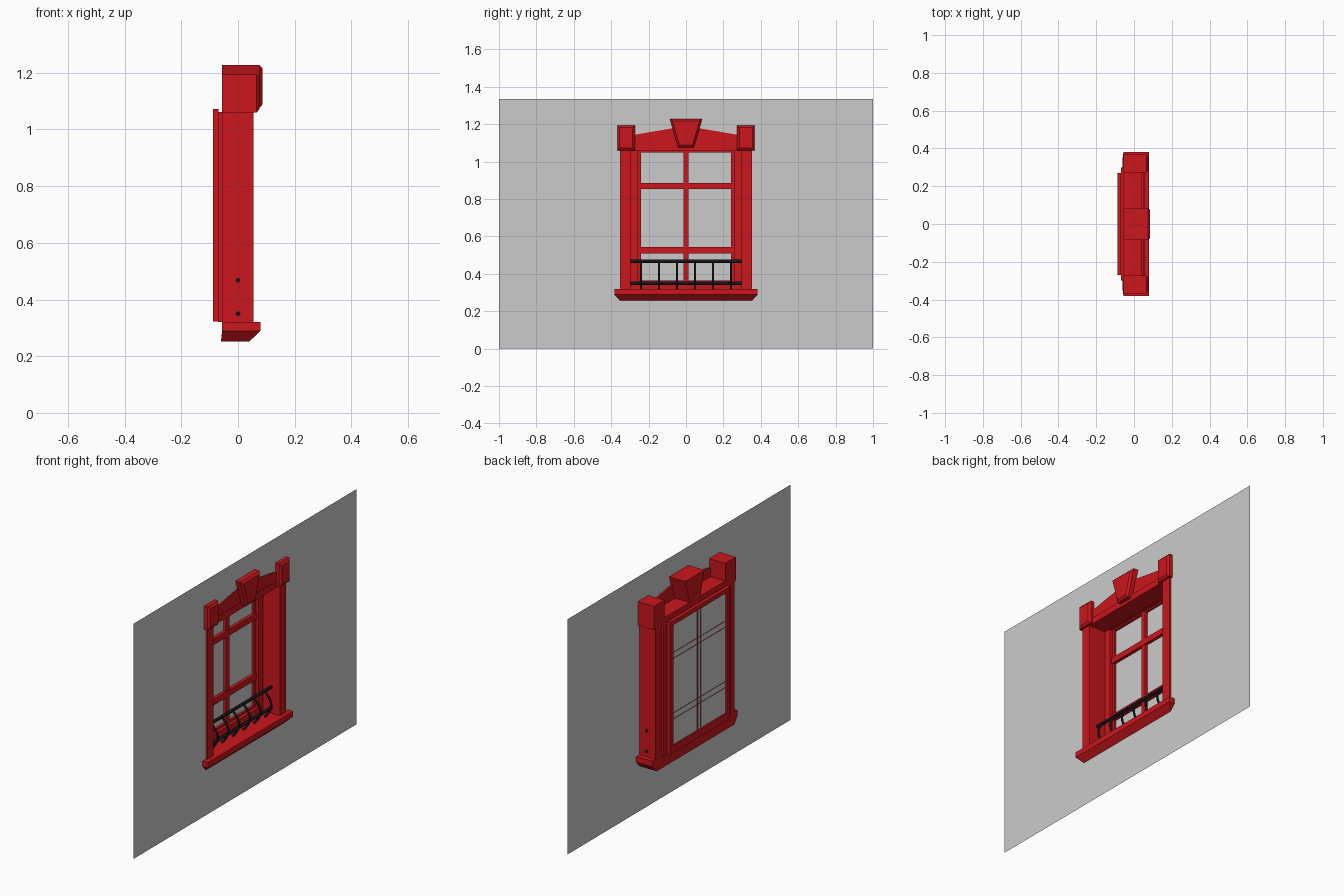
import bpy, bmesh, math

if "Cube" in bpy.data.objects:
    bpy.data.objects.remove(bpy.data.objects["Cube"])


def material(name, rgb):
    m = bpy.data.materials.new(name)
    m.diffuse_color = (*rgb, 1)
    m.use_nodes = True
    m.node_tree.nodes["Principled BSDF"].inputs["Base Color"].default_value = m.diffuse_color
    return m


RED = material("red_paint", (0.6, 0.008, 0.012))
BLACK = material("black_iron", (0.008, 0.008, 0.01))


def finish(name, bm, mat=None):
    bmesh.ops.recalc_face_normals(bm, faces=bm.faces[:])
    me = bpy.data.meshes.new(name)
    bm.to_mesh(me)
    bm.free()
    ob = bpy.data.objects.new(name, me)
    bpy.context.collection.objects.link(ob)
    if mat:
        me.materials.append(mat)
    return ob


def loft(name, rings, mat=RED, cap_start=True):
    """Skin matching rings of 3D points and cap the ends."""
    bm = bmesh.new()
    vs = [[bm.verts.new(p) for p in r] for r in rings]
    n = len(rings[0])
    for a, b in zip(vs, vs[1:]):
        for i in range(n):
            j = (i + 1) % n
            bm.faces.new((a[i], a[j], b[j], b[i]))
    if cap_start:
        bm.faces.new(vs[0][::-1])
    bm.faces.new(vs[-1])
    return finish(name, bm, mat)


def yz(x, pts):
    return [(x, y, z) for y, z in pts]


def rect(y0, y1, z0, z1):
    return [(y0, z0), (y1, z0), (y1, z1), (y0, z1)]


def box(name, x0, x1, y0, y1, z0, z1, mat=RED, back=True):
    r = rect(y0, y1, z0, z1)
    return loft(name, [yz(x0, r), yz(x1, r)], mat, back)


def frame(name, x0, x1, outer, inner, mat=RED):
    """Rectangular ring extruded along x."""
    bm = bmesh.new()
    loops = [[bm.verts.new(p) for p in yz(x, rect(*r))]
             for x, r in ((x0, outer), (x1, outer), (x1, inner), (x0, inner))]
    for k in range(4 if x1 > x0 else 1):
        a, b = loops[k], loops[(k + 1) % 4]
        for i in range(4):
            j = (i + 1) % 4
            bm.faces.new((a[i], a[j], b[j], b[i]))
    return finish(name, bm, mat)


# Wall sheet with the window opening
bm = bmesh.new()
o = [bm.verts.new(p) for p in yz(0.045, rect(-1, 1, 0, 1.335))]
h = [bm.verts.new(p) for p in yz(0.045, rect(-0.32, 0.32, 0.3, 1.08))]
for i in range(4):
    j = (i + 1) % 4
    bm.faces.new((o[i], o[j], h[j], h[i]))
finish("wall", bm)

# Sill: slab with a tapered underside
def flat(x0, x1, y, z):
    return [(x0, -y, z), (x1, -y, z), (x1, y, z), (x0, y, z)]


loft("sill", [flat(-0.06, 0.04, 0.348, 0.252), flat(-0.056, 0.079, 0.382, 0.289),
              flat(-0.056, 0.079, 0.382, 0.32)])

# Jambs and corner blocks with raised panels, one per side
for s, side in ((-1, "left"), (1, "right")):
    a, b = sorted((s * 0.297, s * 0.353))
    box(side + "_jamb", -0.056, 0.055, a, b, 0.32, 1.06)
    a, b = sorted((s * 0.273, s * 0.367))
    big = rect(a, b, 1.06, 1.194)
    small = rect(a + 0.012, b - 0.012, 1.072, 1.182)
    loft(side + "_corner_block", [yz(-0.056, big), yz(0.066, big), yz(0.076, small)])

# Header beam and sloping pediment panel
box("header", -0.056, 0.055, -0.3, 0.3, 1.058, 1.094)
ped = [(-0.28, 1.09), (0.28, 1.09), (0.28, 1.143), (0.06, 1.18), (-0.06, 1.18), (-0.28, 1.143)]
loft("pediment", [yz(0.036, ped), yz(0.05, ped)])

# Keystone with a bevelled front
key = [(-0.042, 1.075), (0.042, 1.075), (0.086, 1.228), (-0.086, 1.228)]
key_in = [(-0.034, 1.088), (0.034, 1.088), (0.073, 1.217), (-0.073, 1.217)]
loft("keystone", [yz(-0.056, key), yz(0.075, key), yz(0.086, key_in)])

# Window frame: outer casing and inner sash
frame("casing", -0.07, -0.05, (-0.3, 0.3, 0.32, 1.062), (-0.257, 0.257, 0.353, 1.056))
frame("sash", -0.088, -0.068, (-0.27, 0.27, 0.323, 1.073), (-0.24, 0.24, 0.364, 1.048))

# Glass sheet, and glazing bars with open backs
bm = bmesh.new()
bm.faces.new([bm.verts.new(p) for p in yz(-0.08, rect(-0.25, 0.25, 0.34, 1.06))])
finish("glass", bm)
box("vertical_bar", -0.084, -0.064, -0.014, 0.014, 0.35, 1.06, back=False)
for i, z in enumerate((0.527, 0.87)):
    box(f"cross_bar_{i + 1}", -0.083, -0.062, -0.256, 0.256, z - 0.017, z + 0.017, back=False)


# Iron railing: two rails and six bowed balusters
def rod(name, pts, r):
    cu = bpy.data.curves.new(name, 'CURVE')
    cu.dimensions = '3D'
    cu.bevel_depth = r
    cu.bevel_resolution = 2
    cu.use_fill_caps = True
    sp = cu.splines.new('POLY')
    sp.points.add(len(pts) - 1)
    for p, c in zip(sp.points, pts):
        p.co = (*c, 1)
    cu.materials.append(BLACK)
    ob = bpy.data.objects.new(name, cu)
    bpy.context.collection.objects.link(ob)


for name, z in (("top_rail", 0.468), ("bottom_rail", 0.35)):
    rod(name, [(0.0, -0.356, z), (0.0, 0.356, z)], 0.009)
for i in range(6):
    y = (i - 2.5) * 0.096
    arc = [(0.042 * math.sin(math.pi * t / 8), y, 0.468 - 0.146 * t / 8) for t in range(9)]
    rod(f"baluster_{i + 1}", arc, 0.006)
